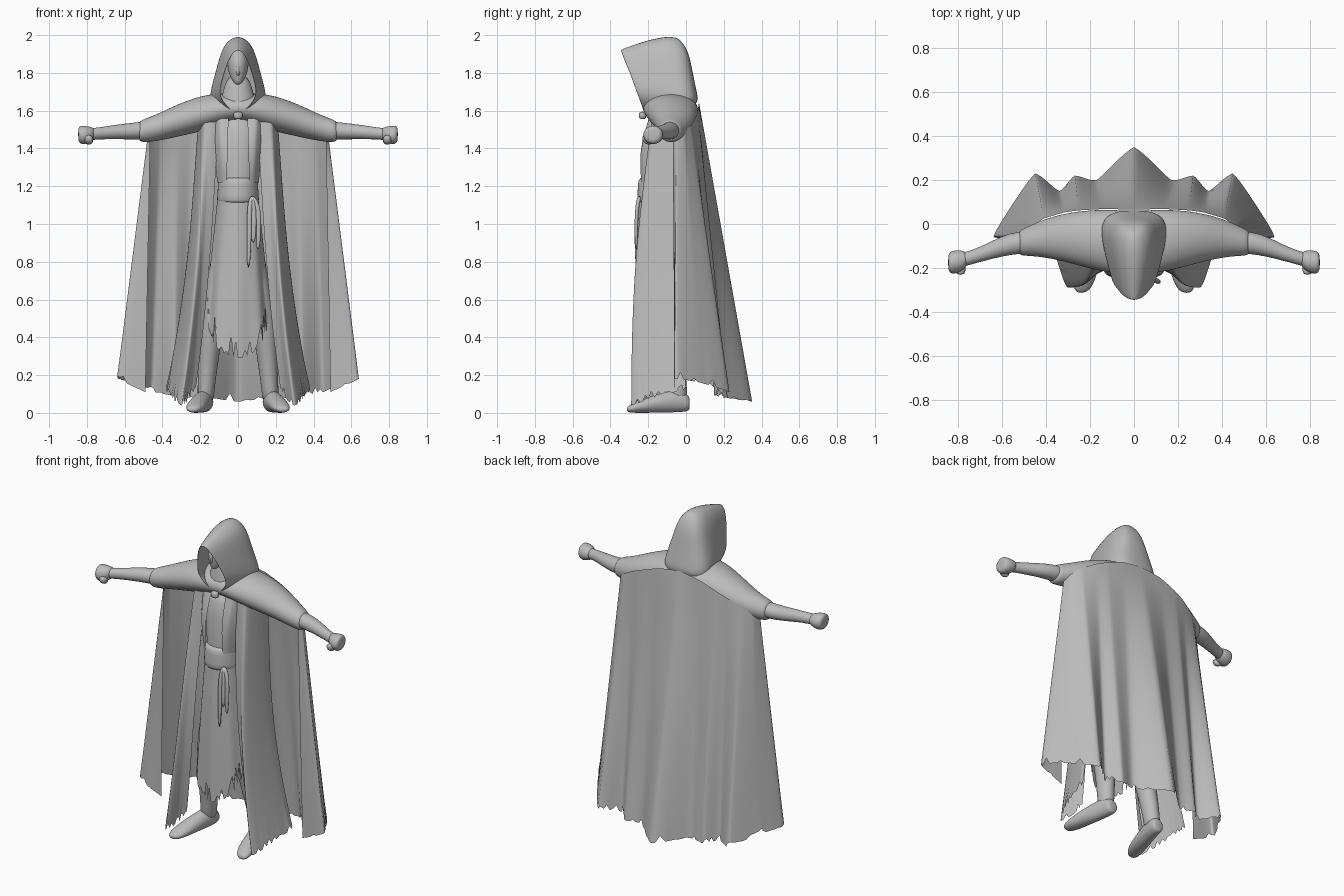
import bpy, bmesh, math, random
from mathutils import Vector

random.seed(4)
cube = bpy.data.objects.get("Cube")
if cube:
    bpy.data.objects.remove(cube, do_unlink=True)

GREY = (0.5, 0.5, 0.5, 1)
cloth = bpy.data.materials.new("plain_grey")
cloth.use_nodes = True
cloth.diffuse_color = GREY
cloth.node_tree.nodes["Principled BSDF"].inputs["Base Color"].default_value = GREY


def skin(name, rows, closed=True, subdiv=1, thick=0):
    """Bridge successive rows of points into one surface; closed rows get end caps."""
    bm = bmesh.new()
    grid = [[bm.verts.new(p) for p in row] for row in rows]
    n = len(grid[0])
    for a, b in zip(grid, grid[1:]):
        for i in range(n if closed else n - 1):
            j = (i + 1) % n
            bm.faces.new((a[i], a[j], b[j], b[i]))
    if closed:
        bm.faces.new(grid[0])
        bm.faces.new(grid[-1])
    bmesh.ops.remove_doubles(bm, verts=bm.verts, dist=1e-5)
    bmesh.ops.recalc_face_normals(bm, faces=bm.faces)
    mesh = bpy.data.meshes.new(name)
    bm.to_mesh(mesh)
    bm.free()
    mesh.materials.append(cloth)
    for poly in mesh.polygons:
        poly.use_smooth = True
    ob = bpy.data.objects.new(name, mesh)
    bpy.context.collection.objects.link(ob)
    if thick:
        ob.modifiers.new("Thickness", "SOLIDIFY").thickness = thick
    if subdiv:
        sub = ob.modifiers.new("Smooth", "SUBSURF")
        sub.levels = sub.render_levels = subdiv


def ring(axis, c, r1, r2, n=20):
    """Ellipse across the given axis; r1 and r2 follow the two other axes in order."""
    pts = []
    for i in range(n):
        a = math.tau * i / n
        u, v = r1 * math.cos(a), r2 * math.sin(a)
        off = {"x": (0, u, v), "y": (u, 0, v), "z": (u, v, 0)}[axis]
        pts.append(Vector(c) + Vector(off))
    return pts


def tower(name, sections, side=1, subdiv=1):
    """Stack of flat ellipses: z, x, y, half width, half depth."""
    skin(name, [ring("z", (side * x, y, z), rx, ry)
                for z, x, y, rx, ry in sections], subdiv=subdiv)


def spline(points, per, ease):
    """Path through the points; a low ease keeps the corners crisp."""
    p = [Vector(q) for q in points]
    out = []
    for i in range(len(p) - 1):
        a, b, c, d = p[max(i - 1, 0)], p[i], p[i + 1], p[min(i + 2, len(p) - 1)]
        for k in range(per):
            t = k / per
            s = t * t * (3 - 2 * t) * ease + t * (1 - ease)
            out.append(b.lerp(c, s) + (c - a) * (ease / 2 * t * (1 - t) ** 2)
                       - (d - b) * (ease / 2 * t * t * (1 - t)))
    return out + [p[-1]]


def drape(name, top, bottom, per=8, jag=0.03, bulge=0.0, tuck=0.0, rows=24, ease=.9):
    """Hanging cloth between two paths, with a torn lower hem."""
    up, low = spline(top, per, ease), spline(bottom, per, ease)
    tears = [random.uniform(-0.3, 1) ** 3 * jag for _ in low]
    grid = []
    for r in range(rows + 1):
        t = r / rows
        row = []
        for a, b, tear in zip(up, low, tears):
            p = a.lerp(b, t)
            p.x *= 1 - tuck * math.sin(math.pi * t)
            p.y += bulge * math.sin(math.pi * t)
            p.z += tear * t ** 14
            row.append(p)
        grid.append(row)
    skin(name, grid, closed=False, subdiv=0)


def mirrored(points):
    return [(-x, y, z) for x, y, z in reversed(points[1:])] + points


# Back cloak with deep folds and an inward flap on each side
drape("back_cloak",
      mirrored([(0, .066, 1.66), (.14, .068, 1.64), (.25, .062, 1.6), (.32, .052, 1.57),
                (.41, .025, 1.52), (.46, -.01, 1.49), (.48, -.05, 1.45), (.465, -.07, 1.45)]),
      mirrored([(0, .35, .06), (.17, .2, .08), (.27, .22, .08), (.34, .15, .09),
                (.45, .23, .11), (.56, .08, .16), (.64, -.06, .18), (.49, -.06, .11)]),
      jag=.04, ease=.4)

# Front cloak panels
for side, word in ((1, "left"), (-1, "right")):
    top = [(.1, -.17, 1.58), (.14, -.18, 1.58), (.18, -.17, 1.57), (.2, -.11, 1.56),
           (.21, -.05, 1.54), (.21, 0, 1.54)]
    low = [(.22, -.19, .14), (.26, -.22, .07), (.3, -.29, .04), (.34, -.2, .07),
           (.375, -.06, .11), (.38, 0, .12)]
    drape(word + "_front_panel", [(side * x, y, z) for x, y, z in top],
          [(side * x, y, z) for x, y, z in low], jag=.04, bulge=-.035, tuck=.09)

# Shoulder mantle, lofted from sleeve to sleeve: x, low z, high z, front y, back y
half = [(0, 1.55, 1.69, -.235, .06), (.15, 1.5, 1.695, -.22, .07), (.3, 1.465, 1.645, -.175, .055),
        (.42, 1.44, 1.585, -.15, .02), (.5, 1.43, 1.555, -.145, -.02), (.53, 1.44, 1.54, -.142, -.03)]
mantle = [(-s[0],) + s[1:] for s in reversed(half[1:])] + half
skin("shoulder_mantle", [ring("x", (x, (f + b) / 2, (lo + hi) / 2), (b - f) / 2, (hi - lo) / 2)
                         for x, lo, hi, f, b in mantle], subdiv=2)

# Hood: arcs from rim to rim round the back
# rim half width, rim y/z, side half width, back y/z, crest rise
hood = [(0, -.352, 1.93, 0, -.04, 1.975, .05), (.035, -.342, 1.905, .07, -.005, 1.945, .035),
        (.06, -.322, 1.85, .1, .02, 1.89, .01), (.08, -.295, 1.79, .12, .035, 1.81, 0),
        (.105, -.265, 1.7, .148, .058, 1.7, 0), (.08, -.24, 1.635, .15, .066, 1.66, 0),
        (.012, -.225, 1.58, .135, .05, 1.63, 0)]
arcs = []
for wf, yf, zf, w, yb, zb, crest in hood:
    arc = []
    for i in range(11):
        u = i / 10
        swing = math.sin(math.pi * u)
        x = wf + (w - wf) * swing if u < .5 else w * max(swing, 0) ** .7
        arc.append((x if i < 10 else 0, yf + (yb - yf) * math.sin(math.pi * u / 2),
                    zf + (zb - zf) * u + crest * swing))
    arcs.append(arc + [(-x, y, z) for x, y, z in reversed(arc[:-1])])
skin("hood", arcs, closed=False, subdiv=2, thick=.008)

# Masked head, nose and collar
tower("masked_head", [(1.735, 0, -.235, .014, .015), (1.78, 0, -.2, .046, .065),
                      (1.85, 0, -.175, .06, .1), (1.91, 0, -.16, .052, .09),
                      (1.95, 0, -.14, .015, .04)], subdiv=2)
tower("mask_nose", [(1.78, 0, -.256, .01, .01), (1.82, 0, -.268, .011, .014),
                    (1.9, 0, -.235, .007, .01)])
tower("neck_scarf", [(1.55, 0, -.13, .11, .1), (1.63, 0, -.13, .1, .085),
                     (1.72, 0, -.13, .075, .07), (1.79, 0, -.13, .055, .06)])
tower("cloak_clasp", [(1.555, 0, -.23, .02, .014), (1.565, 0, -.23, .025, .02),
                      (1.585, 0, -.23, .025, .02), (1.595, 0, -.23, .02, .014)])

# Tunic and belt
tower("tunic", [(1.6, 0, -.11, .11, .08), (1.42, 0, -.12, .13, .105),
                (1.25, 0, -.13, .1, .1), (1.08, 0, -.14, .105, .1)])
tower("belt", [(1.25, 0, -.14, .1, .1), (1.235, 0, -.14, .108, .115), (1.18, 0, -.14, .108, .117),
               (1.12, 0, -.14, .115, .122), (1.105, 0, -.14, .105, .11)])
for side, word in ((1, "left"), (-1, "right")):
    drape(word + "_lapel", [(side * .05, -.19, 1.57), (side * .1, -.19, 1.57), (side * .14, -.14, 1.56)],
          [(side * .06, -.236, 1.22), (side * .085, -.215, 1.22), (side * .11, -.17, 1.22)],
          jag=0, bulge=-.025, rows=8)

# Tattered skirt, longest at the front
waist, hem = [], []
for i in range(17):
    a = math.tau * i / 16
    waist.append((.108 * math.sin(a), -.14 + .11 * math.cos(a), 1.14))
    fold = 1 + .04 * math.cos(8 * a)
    hem.append((.168 * fold * math.sin(a), -.14 + .125 * fold * math.cos(a),
                .52 - .23 * max(0, -math.cos(a))))
drape("tattered_skirt", waist, hem, per=5, jag=.2, bulge=-.005)

# Hanging sash strands
for x, z in ((.06, .76), (.085, .9), (.11, .86)):
    tower("sash_strand", [(1.15, .075, -.245, .012, .012), (1.1, x, -.26, .013, .01),
                          (.95, x, -.265, .013, .009), (z, x - .005, -.262, .009, .006)])

# Arms, fists, legs and boots
arm = [(.44, -.08, 1.5, .05, .05), (.53, -.085, 1.493, .052, .046), (.6, -.1, 1.49, .047, .042),
       (.69, -.135, 1.484, .036, .035), (.75, -.155, 1.478, .031, .031), (.8, -.168, 1.474, .036, .034)]
fist = [(.755, -.158, 1.478, .02, .025), (.775, -.165, 1.474, .046, .04),
        (.82, -.175, 1.47, .056, .052), (.843, -.175, 1.475, .046, .045), (.846, -.175, 1.475, .02, .02)]
foot = [(.02, .17, .05, .025, .03), (.01, .17, .052, .04, .045), (-.04, .175, .065, .046, .062),
        (-.14, .2, .052, .05, .052), (-.24, .222, .035, .052, .035), (-.29, .235, .023, .042, .023),
        (-.314, .24, .018, .02, .012)]
for side, word in ((1, "left"), (-1, "right")):
    skin(word + "_forearm", [ring("x", (side * x, y, z), ry, rz) for x, y, z, ry, rz in arm])
    skin(word + "_fist", [ring("x", (side * x, y, z), ry, rz) for x, y, z, ry, rz in fist], subdiv=2)
    thumb = [(-.18, 1.44, .022), (-.21, 1.446, .026), (-.232, 1.455, .016)]
    skin(word + "_thumb", [ring("y", (side * .79, y, z), r, r) for y, z, r in thumb])
    tower(word + "_leg", [(.95, .06, -.13, .06, .08), (.65, .1, -.12, .075, .08),
                          (.45, .142, -.1, .064, .07), (.3, .155, -.07, .056, .062),
                          (.12, .17, -.045, .044, .052), (.05, .172, -.045, .045, .054)], side)
    skin(word + "_boot", [ring("y", (side * x, y, z), rx, rz) for y, x, z, rx, rz in foot], subdiv=2)
